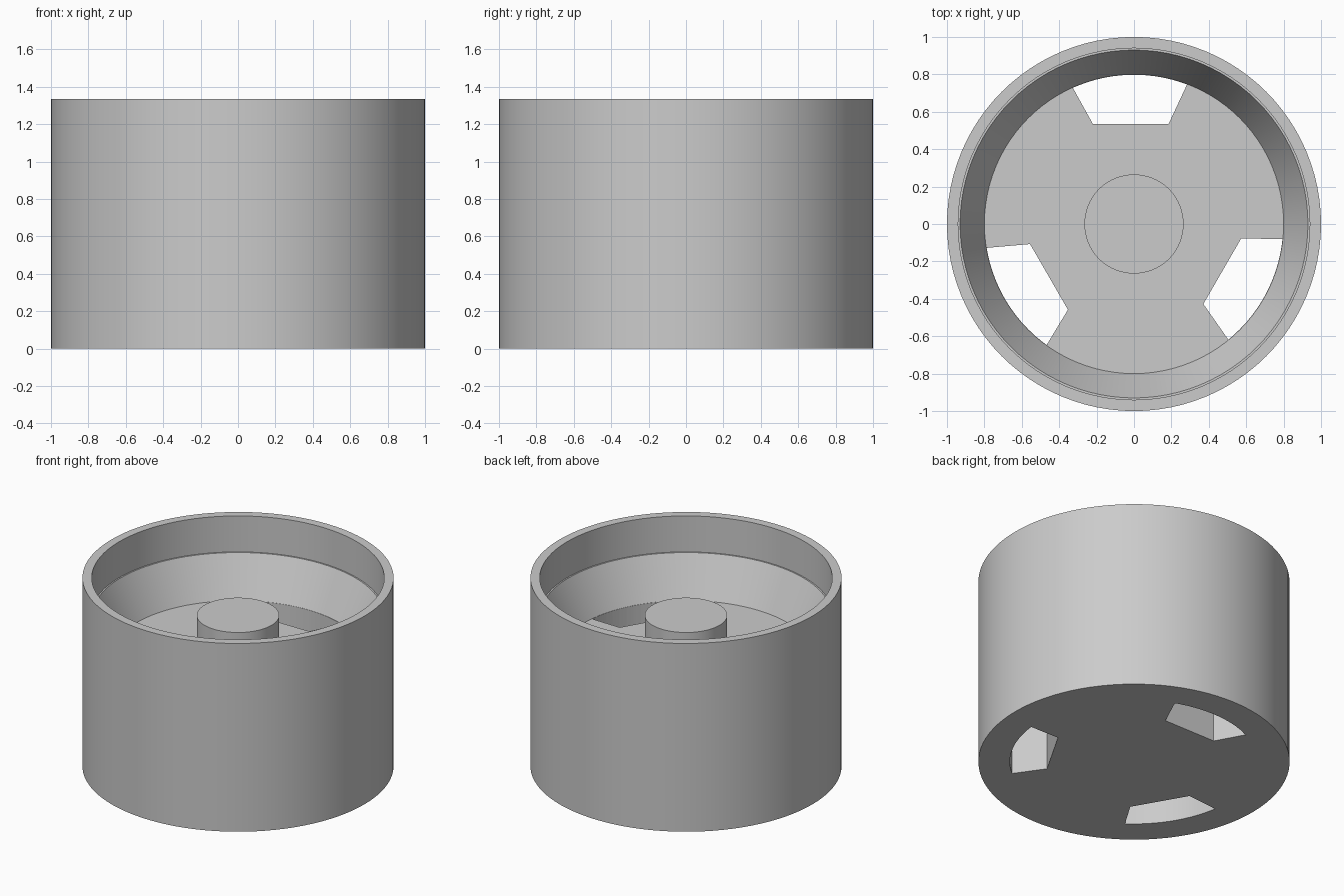
import bpy, bmesh
from math import sin, cos, pi, atan2, hypot
from mathutils import Matrix, Vector

cube = bpy.data.objects.get("Cube")
if cube:
    bpy.data.objects.remove(cube)

SEGMENTS = 96
HEIGHT = 1.335
FLOOR_Z = 0.8
FLOOR_R = 0.8

grey = bpy.data.materials.new("plain grey")
grey.use_nodes = True
grey.diffuse_color = (0.6, 0.6, 0.6, 1)
grey.node_tree.nodes["Principled BSDF"].inputs["Base Color"].default_value = (0.6, 0.6, 0.6, 1)


def make_object(name, bm):
    bmesh.ops.recalc_face_normals(bm, faces=bm.faces)
    mesh = bpy.data.meshes.new(name)
    bm.to_mesh(mesh)
    bm.free()
    mesh.materials.append(grey)
    obj = bpy.data.objects.new(name, mesh)
    bpy.context.collection.objects.link(obj)
    return obj


def lathe(name, profile):
    """Closed solid of revolution; the end rings are capped with flat discs."""
    bm = bmesh.new()
    rings = [[bm.verts.new((r * cos(2 * pi * i / SEGMENTS), r * sin(2 * pi * i / SEGMENTS), z))
              for i in range(SEGMENTS)] for r, z in profile]
    for low, high in zip(rings, rings[1:]):
        for i in range(SEGMENTS):
            j = (i + 1) % SEGMENTS
            bm.faces.new((low[i], low[j], high[j], high[i]))
    bm.faces.new(rings[0])
    bm.faces.new(rings[-1])
    return make_object(name, bm)


# Cup body: outer wall, rim, recess, small ledge, tapered seat, floor, hub
body = lathe("cup_body", [
    (1.0, 0), (1.0, HEIGHT), (0.94, HEIGHT), (0.94, 1.08), (0.93, 1.08),
    (FLOOR_R, FLOOR_Z), (0.265, FLOOR_Z), (0.265, 1.07)])

# Window cutters: straight inner edge, flared sides, arc along the floor edge
inner = [Vector((-0.22, 0.535)), Vector((0.185, 0.535))]
start, end = atan2(0.75, 0.285), atan2(0.735, -0.33)
arc_r = FLOOR_R - 0.002
angles = [start] + [2 * pi * k / SEGMENTS for k in range(SEGMENTS)
                    if start < 2 * pi * k / SEGMENTS < end] + [end]
outline = inner + [Vector((arc_r * cos(a), arc_r * sin(a))) for a in angles]

bm = bmesh.new()
for turn in range(3):
    spin = Matrix.Rotation(turn * 2 * pi / 3, 4, 'Z')
    face = bm.faces.new([bm.verts.new(spin @ Vector((p.x, p.y, -0.1))) for p in outline])
    grown = bmesh.ops.extrude_face_region(bm, geom=[face])
    bmesh.ops.translate(bm, vec=(0, 0, FLOOR_Z + 0.15),
                        verts=[v for v in grown["geom"] if isinstance(v, bmesh.types.BMVert)])
cutter = make_object("window_cutter", bm)
cutter.hide_render = True

# Cut the three windows through the thick floor
cut = body.modifiers.new("windows", 'BOOLEAN')
cut.operation = 'DIFFERENCE'
cut.solver = 'EXACT'
cut.object = cutter
bpy.context.view_layer.objects.active = body
body.select_set(True)
bpy.ops.object.modifier_apply(modifier=cut.name)
bpy.data.objects.remove(cutter)

# Smooth round walls, crisp edges
bpy.ops.object.shade_smooth_by_angle(angle=pi / 9)
